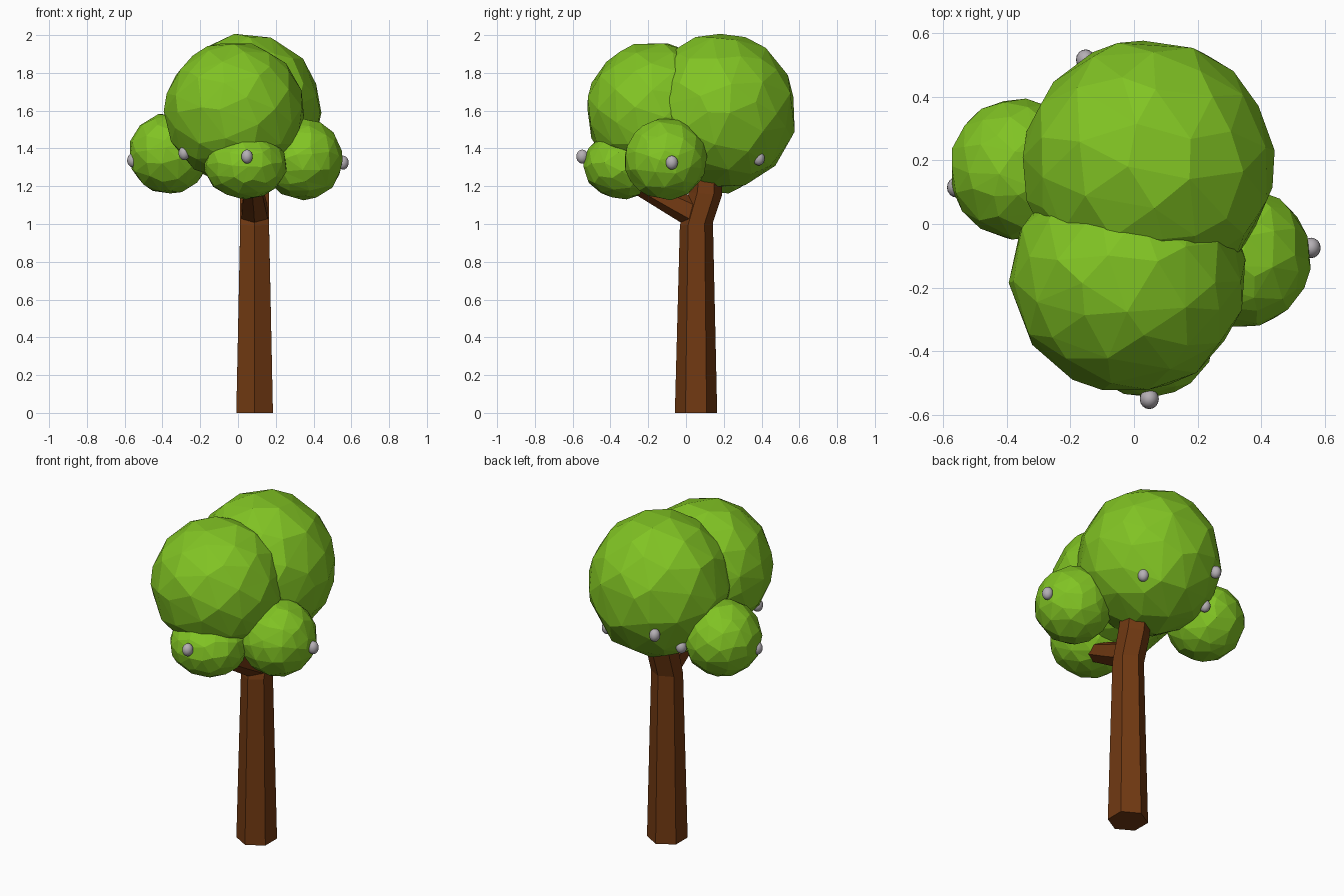
import bpy, bmesh, math, random
from mathutils import Vector, Euler

if "Cube" in bpy.data.objects:
    bpy.data.objects.remove(bpy.data.objects["Cube"])

random.seed(4)


def material(name, rgb):
    m = bpy.data.materials.new(name)
    m.diffuse_color = (*rgb, 1)
    m.use_nodes = True
    m.node_tree.nodes["Principled BSDF"].inputs["Base Color"].default_value = m.diffuse_color
    return m


GREEN = material("leaf green", (0.22, 0.55, 0.017))
BROWN = material("bark brown", (0.165, 0.041, 0.006))
GREY = material("berry grey", (0.46, 0.43, 0.46))


def make_object(name, bm, mat):
    bmesh.ops.recalc_face_normals(bm, faces=bm.faces)
    mesh = bpy.data.meshes.new(name)
    bm.to_mesh(mesh)
    bm.free()
    mesh.materials.append(mat)
    ob = bpy.data.objects.new(name, mesh)
    bpy.context.collection.objects.link(ob)
    return ob


def loft(name, rings, mat, sides=6):
    """Skin rings of (centre, radius, tilt about x) into a capped tube."""
    bm = bmesh.new()
    loops = []
    for centre, radius, tilt in rings:
        rot = Euler((tilt, 0, 0)).to_matrix()
        loop = []
        for i in range(sides):
            a = math.pi / 2 + 2 * math.pi * i / sides
            p = rot @ Vector((radius * math.cos(a), radius * math.sin(a), 0))
            loop.append(bm.verts.new(p + Vector(centre)))
        loops.append(loop)
    for low, high in zip(loops, loops[1:]):
        for i in range(sides):
            j = (i + 1) % sides
            bm.faces.new((low[i], low[j], high[j], high[i]))
    bm.faces.new(loops[0])
    bm.faces.new(loops[-1])
    return make_object(name, bm, mat)


def leaf_ball(name, centre, size):
    """Irregular faceted ball: turned icosphere, thinned by collapsing edges."""
    bm = bmesh.new()
    bmesh.ops.create_icosphere(bm, subdivisions=3, radius=1.015)
    rot = Euler([random.uniform(0, 6) for _ in range(3)]).to_matrix()
    for v in bm.verts:
        p = rot @ v.co * random.uniform(0.99, 1.01)
        v.co = Vector([p[i] * size[i] + centre[i] for i in range(3)])
    ob = make_object(name, bm, GREEN)
    ob.modifiers.new("thin_out", 'DECIMATE').ratio = 0.5


# Trunk, bending backwards into the rear crown
loft("trunk", [((0.088, 0.053, 0), 0.112, 0),
               ((0.088, 0.055, 1.0), 0.088, 0.1),
               ((0.088, 0.103, 1.16), 0.088, -0.1),
               ((0.08, 0.115, 1.32), 0.08, 0)], BROWN)

# Branch reaching forwards
loft("front_branch", [((0.088, 0.06, 1.05), 0.083, 0.85),
                      ((0.085, -0.06, 1.11), 0.07, 1.0),
                      ((0.075, -0.25, 1.21), 0.055, 1.0)], BROWN)

# Foliage
leaf_ball("rear_crown", (0.045, 0.185, 1.597), (0.388, 0.393, 0.403))
leaf_ball("front_crown", (-0.018, -0.165, 1.597), (0.363, 0.358, 0.363))
leaf_ball("left_foliage", (-0.367, 0.172, 1.372), (0.208, 0.218, 0.21))
leaf_ball("right_foliage", (0.343, -0.107, 1.343), (0.208, 0.215, 0.213))
leaf_ball("front_foliage", (0.04, -0.335, 1.31), (0.215, 0.205, 0.175))

# Berries
berries = [(-0.557, 0.115, 1.337), (-0.285, -0.277, 1.375), (0.048, -0.549, 1.357),
           (0.556, -0.075, 1.325), (0.257, 0.385, 1.347), (-0.152, 0.516, 1.46),
           (-0.214, 0.35, 1.343)]
for n, centre in enumerate(berries, 1):
    bm = bmesh.new()
    bmesh.ops.create_uvsphere(bm, u_segments=16, v_segments=10, radius=1)
    for v in bm.verts:
        v.co = Vector((v.co.x * 0.03, v.co.y * 0.032, v.co.z * 0.037)) + Vector(centre)
    for f in bm.faces:
        f.smooth = True
    make_object(f"berry_{n}", bm, GREY)
